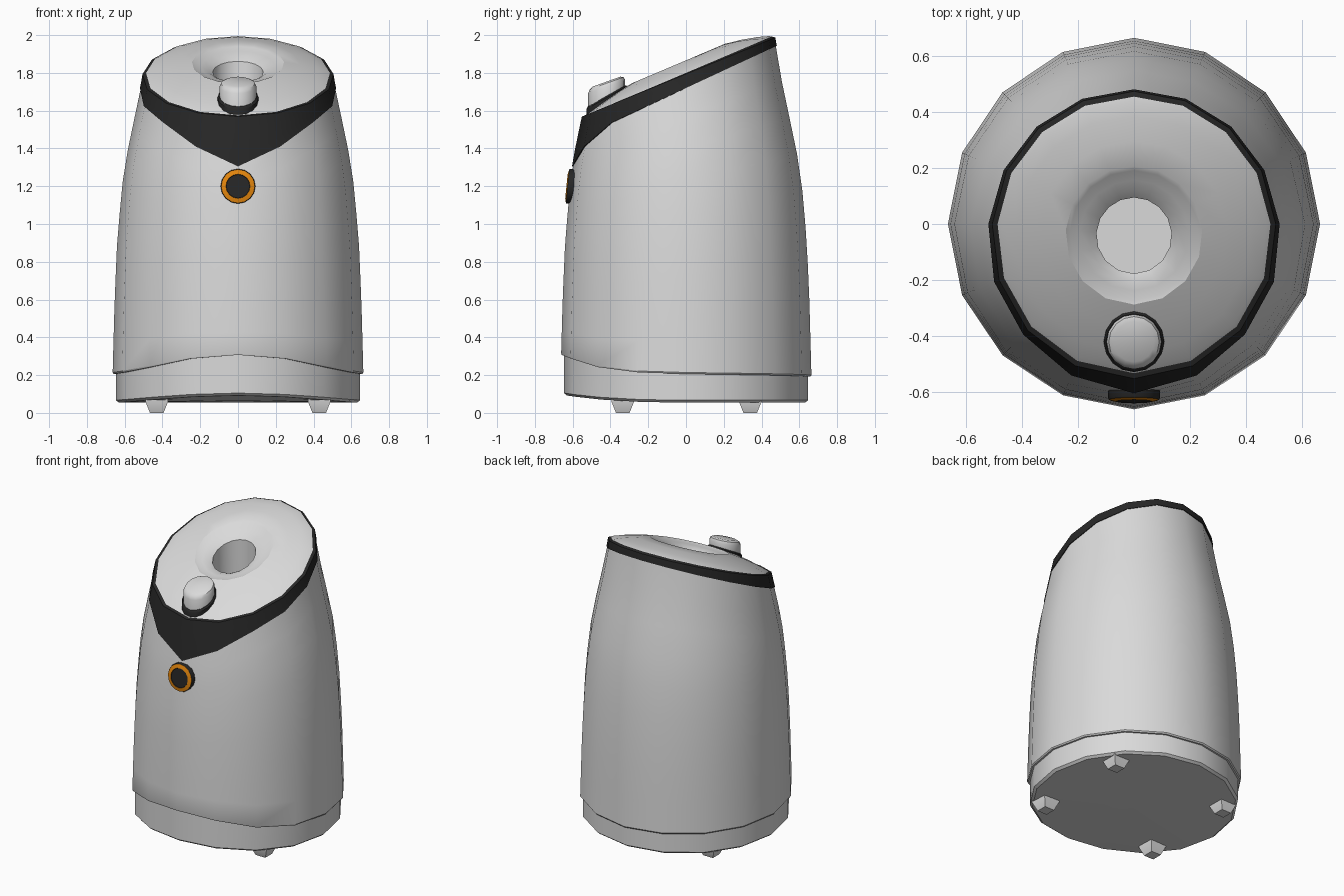
import bpy, bmesh, math
from mathutils import Vector

if "Cube" in bpy.data.objects:
    bpy.data.objects.remove(bpy.data.objects["Cube"])

N = 16


def mat(name, col):
    m = bpy.data.materials.new(name)
    m.diffuse_color = (*col, 1)
    m.use_nodes = True
    m.node_tree.nodes["Principled BSDF"].inputs["Base Color"].default_value = m.diffuse_color
    return m


GREY = mat("light_grey", (0.7, 0.7, 0.7))
BLACK = mat("black", (0.02, 0.02, 0.02))
ORANGE = mat("orange", (0.76, 0.235, 0.004))


def lerp_table(tab, t):
    for (a, va), (b, vb) in zip(tab, tab[1:]):
        if t <= b:
            k = max(0, (t - a) / (b - a))
            return va + (vb - va) * k
    return tab[-1][1]


def skin(name, rings, mats, strip_mats=None, cap0=False, cap1=False, cap_mat=0):
    """Loft a stack of closed rings, with optional fan caps."""
    bm = bmesh.new()
    vs = [[bm.verts.new(p) for p in r] for r in rings]
    for i, (a, b) in enumerate(zip(vs, vs[1:])):
        for j in range(len(a)):
            k = (j + 1) % len(a)
            f = bm.faces.new((a[j], a[k], b[k], b[j]))
            f.material_index = strip_mats[i] if strip_mats else 0
    for on, r in ((cap0, vs[0]), (cap1, vs[-1])):
        if on:
            c = bm.verts.new(sum((v.co for v in r), Vector()) / len(r))
            for j in range(len(r)):
                f = bm.faces.new((r[j], r[(j + 1) % len(r)], c))
                f.material_index = cap_mat
    # consistent orientation: rings run bottom to top, counter-clockwise
    bmesh.ops.recalc_face_normals(bm, faces=bm.faces)
    me = bpy.data.meshes.new(name)
    bm.to_mesh(me)
    bm.free()
    for m in mats:
        me.materials.append(m)
    ob = bpy.data.objects.new(name, me)
    bpy.context.collection.objects.link(ob)
    bpy.ops.object.select_all(action='DESELECT')
    ob.select_set(True)
    bpy.context.view_layer.objects.active = ob
    bpy.ops.object.shade_smooth_by_angle(angle=math.radians(32))
    return ob


# Shared profiles: radius by height, seam heights by degrees from the front
RADIUS = [(0.2, 0.664), (0.6, 0.653), (0.9, 0.64), (1.2, 0.614), (1.35, 0.592),
          (1.5, 0.561), (1.75, 0.508), (2.0, 0.466)]
SEAM = [(0, 0.315), (22.5, 0.295), (45, 0.25), (67.5, 0.222), (90, 0.214), (180, 0.2)]
FOOTLINE = [(0, 0.092), (22.5, 0.085), (45, 0.07), (67.5, 0.058), (90, 0.054), (180, 0.054)]
ANG = [360 * i / N for i in range(N)]


def R(z):
    return lerp_table(RADIUS, z)


def from_front(a):
    return min(a, 360 - a)


def at(a, r, z):
    t = math.radians(a)
    return Vector((r * math.sin(t), -r * math.cos(t), z))


def plane_height(a, z0, slope):
    z = z0
    for _ in range(12):
        z = z0 + slope * -R(z) * math.cos(math.radians(a))
    return z


def top_z(a):
    return plane_height(a, 1.794, 0.412)


def band_z(a):
    d = from_front(a)
    if d < 1:
        return 1.305
    if d < 30:
        return 1.41
    return plane_height(a, 1.72, 0.47)


def seam(a):
    return lerp_table(SEAM, from_front(a))


def footline(a):
    return lerp_table(FOOTLINE, from_front(a))


# Main shell
rings = [[at(a, 0.646, seam(a) - 0.008) for a in ANG],
         [at(a, 0.658, seam(a) - 0.008) for a in ANG]]
STEPS = 9
for k in range(STEPS + 1):
    ring = []
    for a in ANG:
        z = seam(a) + (band_z(a) + 0.01 - seam(a)) * k / STEPS
        ring.append(at(a, R(z), z))
    rings.append(ring)
skin("body_shell", rings, [GREY])

# Base skirt with bevelled lower edge
skin("base", [[at(a, 0.63, footline(a)) for a in ANG],
              [at(a, 0.646, footline(a) + 0.013) for a in ANG],
              [at(a, 0.646, seam(a) + 0.01) for a in ANG]], [GREY], cap0=True)

# Black band with pointed front
rings = [[at(a, R(band_z(a)) - 0.01, band_z(a)) for a in ANG]]
for k in range(4):
    ring = []
    for a in ANG:
        z = band_z(a) + (top_z(a) - band_z(a)) * k / 3
        ring.append(at(a, R(z) + 0.005, z))
    rings.append(ring)
rim = [at(a, R(top_z(a)) - 0.014, top_z(a) + 0.006) for a in ANG]
rings.append(rim)
skin("black_band", rings, [BLACK])

# Domed slanted lid with funnel and outlet
centre = Vector((0, -0.042, 1.777))
LID = [(1.0, 0), (0.97, 0.008), (0.86, 0.028), (0.68, 0.052), (0.5, 0.069), (0.47, 0.062),
       (0.4, 0.053), (0.33, 0.042), (0.275, 0.025)]
rings = [[centre.lerp(p, t) + Vector((0, 0, h)) for p in rim] for t, h in LID]
rings.append([Vector((p.x, p.y, 1.5)) for p in rings[-1]])
lid = skin("lid", rings, [GREY], cap1=True)


# Knob and collar, sheared to sit along the lid
def tilted(profile, cz):
    return [[Vector((r * math.sin(math.radians(a)), -0.42 - r * math.cos(math.radians(a)),
                     cz + h - s * r * math.cos(math.radians(a)))) for a in ANG]
            for r, h, s in profile]


skin("knob_collar", tilted([(0.108, -0.03, 0.55), (0.108, 0.005, 0.57), (0.1, 0.014, 0.57)], 1.664),
     [BLACK], cap0=True, cap1=True)
skin("knob", tilted([(0.098, 0.0, 0.55), (0.098, 0.063, 0.36), (0.09, 0.081, 0.36),
                     (0.072, 0.09, 0.36)], 1.664), [GREY], cap0=True, cap1=True)


# Round front button: black housing, orange ring, black centre
def disc(r, y):
    out = []
    for a in ANG:
        t = math.radians(a)
        dz = r * math.cos(t)
        out.append(Vector((r * math.sin(t), y + 0.1 * dz, 1.2 + dz)))
    return out


skin("front_button", [disc(0.092, -0.585), disc(0.092, -0.622), disc(0.089, -0.627),
                      disc(0.064, -0.633), disc(0.062, -0.63)],
     [BLACK, ORANGE], [0, 0, 1, 0], cap0=True, cap1=True)

# Four tapered feet
for sx, side in ((-1, "left"), (1, "right")):
    for y, end in ((-0.335, "front"), (0.34, "back")):
        sq = ((-1, -1), (1, -1), (1, 1), (-1, 1))
        skin(f"{end}_{side}_foot",
             [[Vector((sx * 0.43 + w * i, y + w * j, z)) for i, j in sq]
              for w, z in ((0.036, 0), (0.06, 0.06), (0.06, 0.1))], [GREY], cap0=True, cap1=True)
